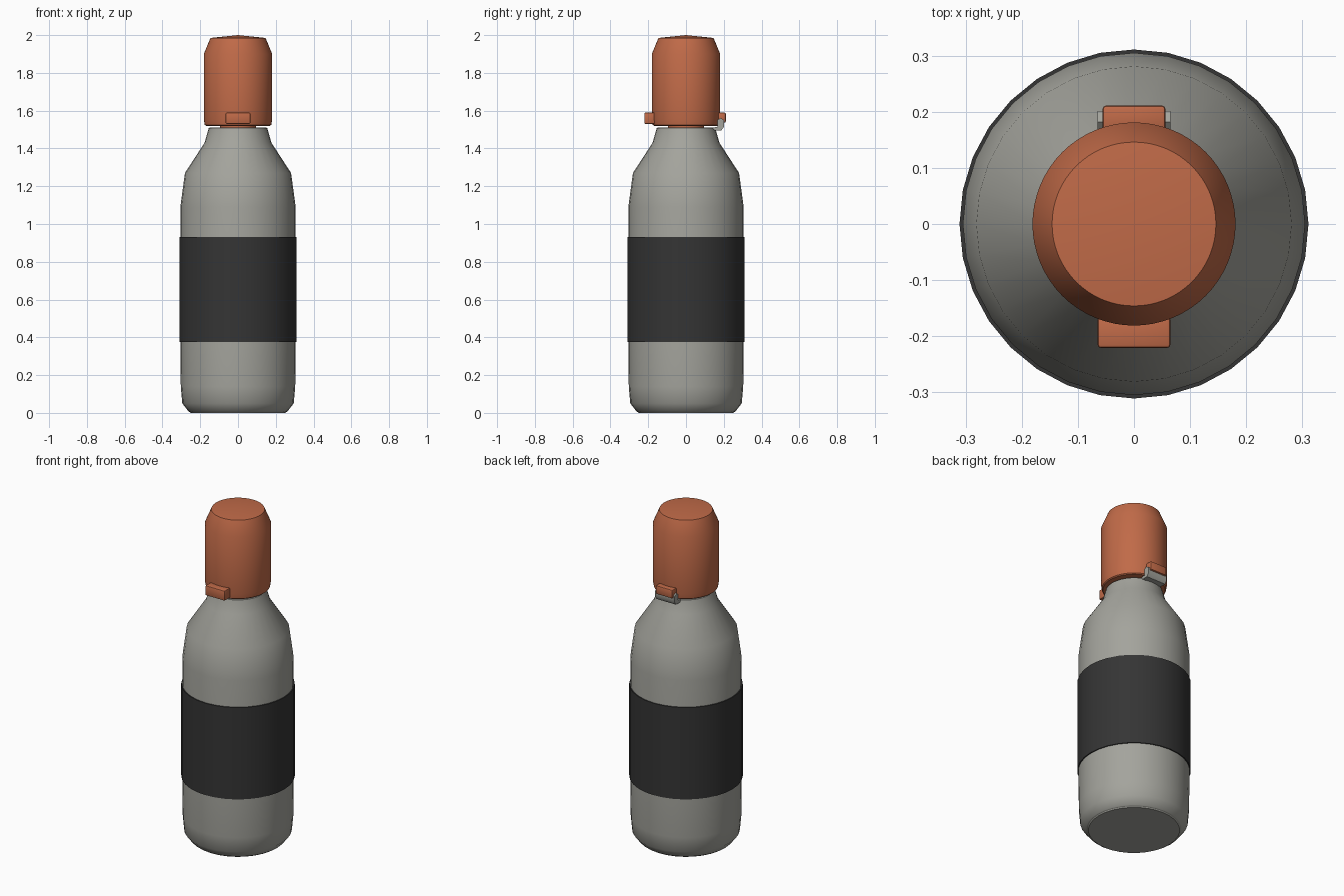
import bpy, bmesh, math

if "Cube" in bpy.data.objects:
    bpy.data.objects.remove(bpy.data.objects["Cube"])


def material(name, rgb):
    m = bpy.data.materials.new(name)
    m.diffuse_color = (*rgb, 1)
    m.use_nodes = True
    m.node_tree.nodes["Principled BSDF"].inputs["Base Color"].default_value = m.diffuse_color
    return m


GREY = material("warm grey steel", (0.37, 0.37, 0.335))
ORANGE = material("burnt orange", (0.53, 0.145, 0.065))
BLACK = material("dark sleeve", (0.035, 0.035, 0.035))


def finish(name, bm, mat, angle=35):
    bmesh.ops.recalc_face_normals(bm, faces=bm.faces)
    me = bpy.data.meshes.new(name)
    bm.to_mesh(me)
    bm.free()
    me.materials.append(mat)
    ob = bpy.data.objects.new(name, me)
    bpy.context.collection.objects.link(ob)
    bpy.ops.object.select_all(action='DESELECT')
    bpy.context.view_layer.objects.active = ob
    ob.select_set(True)
    bpy.ops.object.shade_smooth_by_angle(angle=math.radians(angle))
    return ob


def lathe(name, profile, mat, n=32, angle=35, closed=False):
    """Revolve (radius, z) points; radius 0 makes a pole."""
    bm = bmesh.new()
    vs = [bm.verts.new((r, 0, z)) for r, z in profile]
    pairs = list(zip(vs, vs[1:])) + ([(vs[-1], vs[0])] if closed else [])
    es = [bm.edges.new(p) for p in pairs]
    bmesh.ops.spin(bm, geom=vs + es, cent=(0, 0, 0), axis=(0, 0, 1),
                   angle=math.tau, steps=n, use_merge=True)
    bmesh.ops.remove_doubles(bm, verts=bm.verts, dist=1e-5)
    return finish(name, bm, mat, angle)


def extrude_x(name, profile, half, mat, bevel=0.006):
    """Extrude a (y, z) outline across x, with softened edges."""
    bm = bmesh.new()
    a, b = [[bm.verts.new((x, y, z)) for y, z in profile] for x in (-half, half)]
    bm.faces.new(a)
    bm.faces.new(b)
    for i in range(len(a)):
        j = (i + 1) % len(a)
        bm.faces.new((a[i], a[j], b[j], b[i]))
    bmesh.ops.recalc_face_normals(bm, faces=bm.faces)
    if bevel:
        bmesh.ops.bevel(bm, geom=bm.edges[:], offset=bevel, segments=2,
                        profile=0.5, affect='EDGES')
    return finish(name, bm, mat)


def box(y0, y1, z0, z1):
    return [(y0, z0), (y1, z0), (y1, z1), (y0, z1)]


# Bottle body with rounded foot and tapering shoulder
lathe("bottle_body", [(0, 0.005), (0.257, 0.005), (0.262, 0.008), (0.295, 0.05),
                      (0.303, 0.14), (0.305, 0.35), (0.305, 1.09), (0.300, 1.13),
                      (0.281, 1.27), (0.177, 1.43), (0.155, 1.507),
                      (0.15, 1.51), (0, 1.51)], GREY)
# Foot disc
lathe("base_disc", [(0, 0), (0.25, 0), (0.255, 0.006), (0, 0.006)], GREY)
# Grip sleeve around the middle
lathe("grip_sleeve", [(0.304, 0.375), (0.311, 0.375), (0.311, 0.93), (0.304, 0.93)],
      BLACK, closed=True)
# Neck joining body and cap
lathe("cap_neck", [(0, 1.505), (0.095, 1.505), (0.095, 1.53), (0, 1.53)], ORANGE)
# Cap with chamfered top and slightly domed lid
lathe("cap", [(0, 1.52), (0.170, 1.52), (0.176, 1.525), (0.181, 1.555),
              (0.181, 1.90), (0.146, 1.985), (0, 2.0)], ORANGE, n=64)

# Front push tab and rear hinge tab
extrude_x("front_tab", box(-0.221, -0.165, 1.53, 1.59), 0.065, ORANGE)
extrude_x("rear_tab", box(0.165, 0.211, 1.537, 1.589), 0.056, ORANGE)

# Rear hinge bracket: two cheeks and a floor cradling the tab
cheek = [(0.140, 1.510), (0.150, 1.496), (0.188, 1.496), (0.201, 1.515),
         (0.201, 1.550), (0.182, 1.562), (0.168, 1.550), (0.168, 1.515)]
for side, cx in (("left", -0.060), ("right", 0.060)):
    extrude_x("hinge_cheek_" + side, cheek, 0.005, GREY, 0).location.x = cx
extrude_x("hinge_floor", [(0.140, 1.510), (0.150, 1.496), (0.188, 1.496),
                          (0.201, 1.515), (0.201, 1.536), (0.168, 1.536),
                          (0.168, 1.515)], 0.056, GREY, 0)
